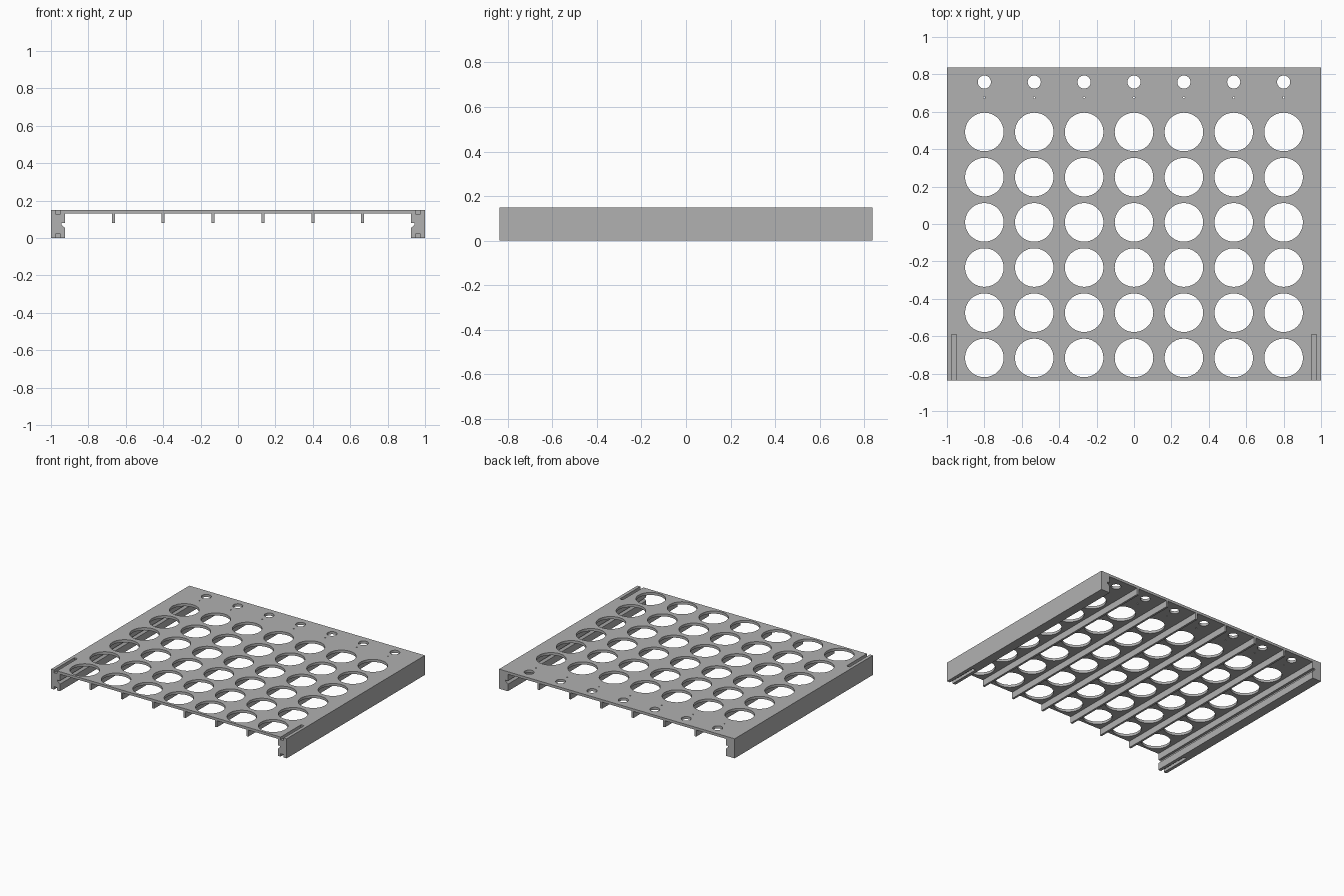
import bpy, bmesh
from mathutils import Matrix, Vector

cube = bpy.data.objects.get("Cube")
if cube:
    bpy.data.objects.remove(cube, do_unlink=True)

HALF_Y, TOP, DECK_Z = 0.838, 0.15, 0.13
RIB_Z, RIB_HALF = 0.08, 0.008
PITCH_X, PITCH_Y = 0.2667, 0.2416

grey = bpy.data.materials.new("plain grey")
grey.use_nodes = True
grey.diffuse_color = (0.44, 0.44, 0.44, 1)
grey.node_tree.nodes["Principled BSDF"].inputs["Base Color"].default_value = grey.diffuse_color


def make_object(name, bm):
    bmesh.ops.recalc_face_normals(bm, faces=bm.faces)
    mesh = bpy.data.meshes.new(name)
    bm.to_mesh(mesh)
    bm.free()
    mesh.materials.append(grey)
    obj = bpy.data.objects.new(name, mesh)
    bpy.context.collection.objects.link(obj)
    return obj


def add_hole(bm, x, y, radius, segments):
    bmesh.ops.create_cone(bm, cap_ends=True, segments=segments, radius1=radius,
                          radius2=radius, depth=0.1,
                          matrix=Matrix.Translation((x, y, TOP)))


def add_box(bm, centre, size):
    bmesh.ops.create_cube(bm, size=1, matrix=Matrix.Translation(centre)
                          @ Matrix.Diagonal((*size, 1)))


# Cross-section: deck, ribs and grooved side rails, from the centre outwards
half = []
for i in range(3):
    x = PITCH_X * (i + 0.5)
    half += [(x - RIB_HALF, DECK_Z), (x - RIB_HALF, RIB_Z),
             (x + RIB_HALF, RIB_Z), (x + RIB_HALF, DECK_Z)]
half += [(0.925, DECK_Z), (0.925, 0.08), (0.945, 0.08), (0.945, 0.072),
         (0.925, 0.054), (0.925, 0), (1, 0), (1, TOP)]
profile = half + [(-x, z) for x, z in reversed(half)]

bm = bmesh.new()
face = bm.faces.new([bm.verts.new((x, -HALF_Y, z)) for x, z in profile])
extruded = bmesh.ops.extrude_face_region(bm, geom=[face])["geom"]
bmesh.ops.translate(bm, vec=Vector((0, 2 * HALF_Y, 0)),
                    verts=[v for v in extruded if isinstance(v, bmesh.types.BMVert)])
tray = make_object("ribbed_tray", bm)

# Cutter: holder holes, rear holes, pin holes and rail end slots
bm = bmesh.new()
for column in range(-3, 4):
    x = column * PITCH_X
    for row in range(6):
        add_hole(bm, x, 0.492 - row * PITCH_Y, 0.103, 64)
    add_hole(bm, x, 0.759, 0.035, 32)
    add_hole(bm, x, 0.676, 0.005, 12)
for side in (-1, 1):
    for z in (0, TOP):
        add_box(bm, (side * 0.962, -0.74, z), (0.026, 0.3, 0.044))
cutter = make_object("hole_cutter", bm)
cutter.hide_render = True

cut = tray.modifiers.new("holes", 'BOOLEAN')
cut.operation = 'DIFFERENCE'
cut.solver = 'EXACT'
cut.object = cutter
bpy.ops.object.select_all(action='DESELECT')
bpy.context.view_layer.objects.active = tray
tray.select_set(True)
bpy.ops.object.modifier_apply(modifier=cut.name)
bpy.data.objects.remove(cutter, do_unlink=True)
bpy.ops.object.shade_smooth_by_angle()
